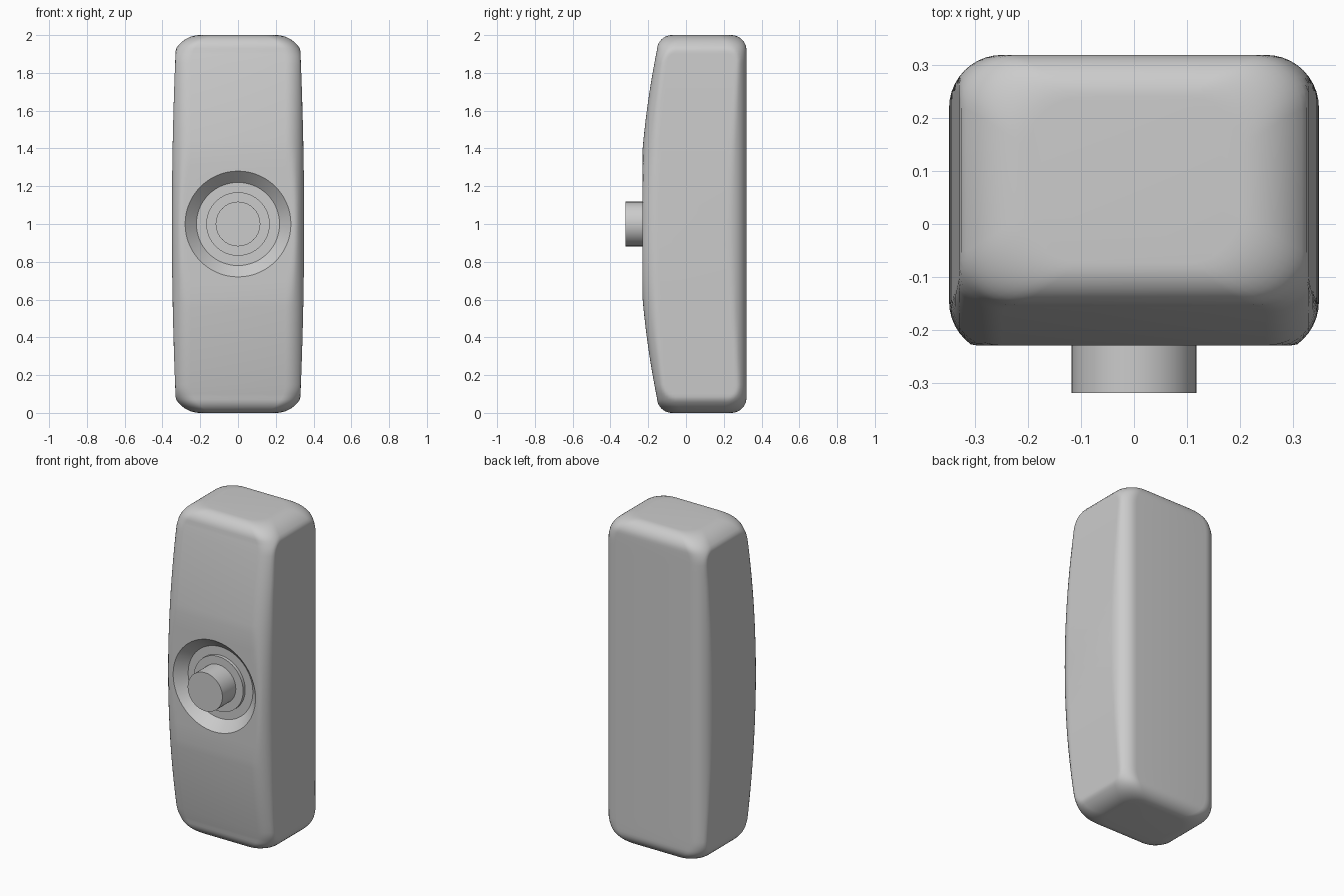
import bpy, bmesh, math

if "Cube" in bpy.data.objects:
    bpy.data.objects.remove(bpy.data.objects["Cube"])

BACK, FLAT, CORNER = 0.32, -0.23, 0.10
SEG = 10


def new_object(name, bm):
    bmesh.ops.recalc_face_normals(bm, faces=bm.faces[:])
    me = bpy.data.meshes.new(name)
    bm.to_mesh(me)
    bm.free()
    ob = bpy.data.objects.new(name, me)
    bpy.context.collection.objects.link(ob)
    return ob


def loft(rings):
    bm = bmesh.new()
    loops = [[bm.verts.new(p) for p in ring] for ring in rings]
    n = len(loops[0])
    for a, b in zip(loops, loops[1:]):
        for i in range(n):
            j = (i + 1) % n
            bm.faces.new((a[i], a[j], b[j], b[i]))
    bm.faces.new(loops[0][::-1])
    bm.faces.new(loops[-1])
    return bm


def smooth(ob, angle=32):
    bpy.ops.object.select_all(action='DESELECT')
    ob.select_set(True)
    bpy.context.view_layer.objects.active = ob
    bpy.ops.object.shade_smooth_by_angle(angle=math.radians(angle))


def turned(name, profile, n=64):
    """Stack of circles (radius, y) about the button axis at z = 1."""
    return new_object(name, loft([
        [(r * math.cos(2 * math.pi * i / n), y, 1 + r * math.sin(2 * math.pi * i / n))
         for i in range(n)] for r, y in profile]))


def section(d):
    """Rounded section at signed distance d from mid height."""
    h = abs(d)
    half = 0.35 if h < 0.85 else 0.20 + math.sqrt(max(0, 0.15**2 - (h - 0.85)**2))
    inset = 0 if h < 0.92 else 0.08 - math.sqrt(max(0, 0.08**2 - (h - 0.92)**2))
    front = -0.247 + 0.11 * min(h, 0.92)**2 + inset
    back = BACK - inset
    side = 0.35 - 0.02 * (h / 0.92)**2          # bowed flat side
    ring = []
    for k, (sx, cy) in enumerate([(1, back - CORNER), (-1, back - CORNER),
                                  (-1, front + CORNER), (1, front + CORNER)]):
        for i in range(SEG + 1):
            a = math.pi / 2 * (k + i / SEG)
            x = sx * (half - CORNER) + CORNER * math.cos(a)
            y = cy + CORNER * math.sin(a)
            ring.append((max(-side, min(side, x)), max(FLAT, y), 1 + d))
    return ring


# Housing: bowed rounded box with a flat front pad
upper = [0.393 * i / 4 for i in range(1, 5)]
upper += [0.393 + (0.85 - 0.393) * i / 10 for i in range(1, 11)]
upper += [0.85 + 0.15 * math.sin(math.pi / 2 * i / 14) for i in range(1, 15)]
heights = [-h for h in reversed(upper)] + [0] + upper
housing = new_object("housing", loft([section(d) for d in heights]))

# Conical recess around the button
cutter = turned("recess_cutter", [(0.30, -0.25), (0.22, -0.17)])
cutter.hide_render = True
mod = housing.modifiers.new("recess", 'BOOLEAN')
mod.operation, mod.solver, mod.object = 'DIFFERENCE', 'EXACT', cutter
bpy.context.view_layer.objects.active = housing
bpy.ops.object.modifier_apply(modifier=mod.name)
bpy.data.objects.remove(cutter)
smooth(housing)

# Raised collar and push button
smooth(turned("button_collar", [(0.168, -0.16), (0.168, -0.19)]))
smooth(turned("push_button", [(0.118, -0.16), (0.118, -0.32)]))
